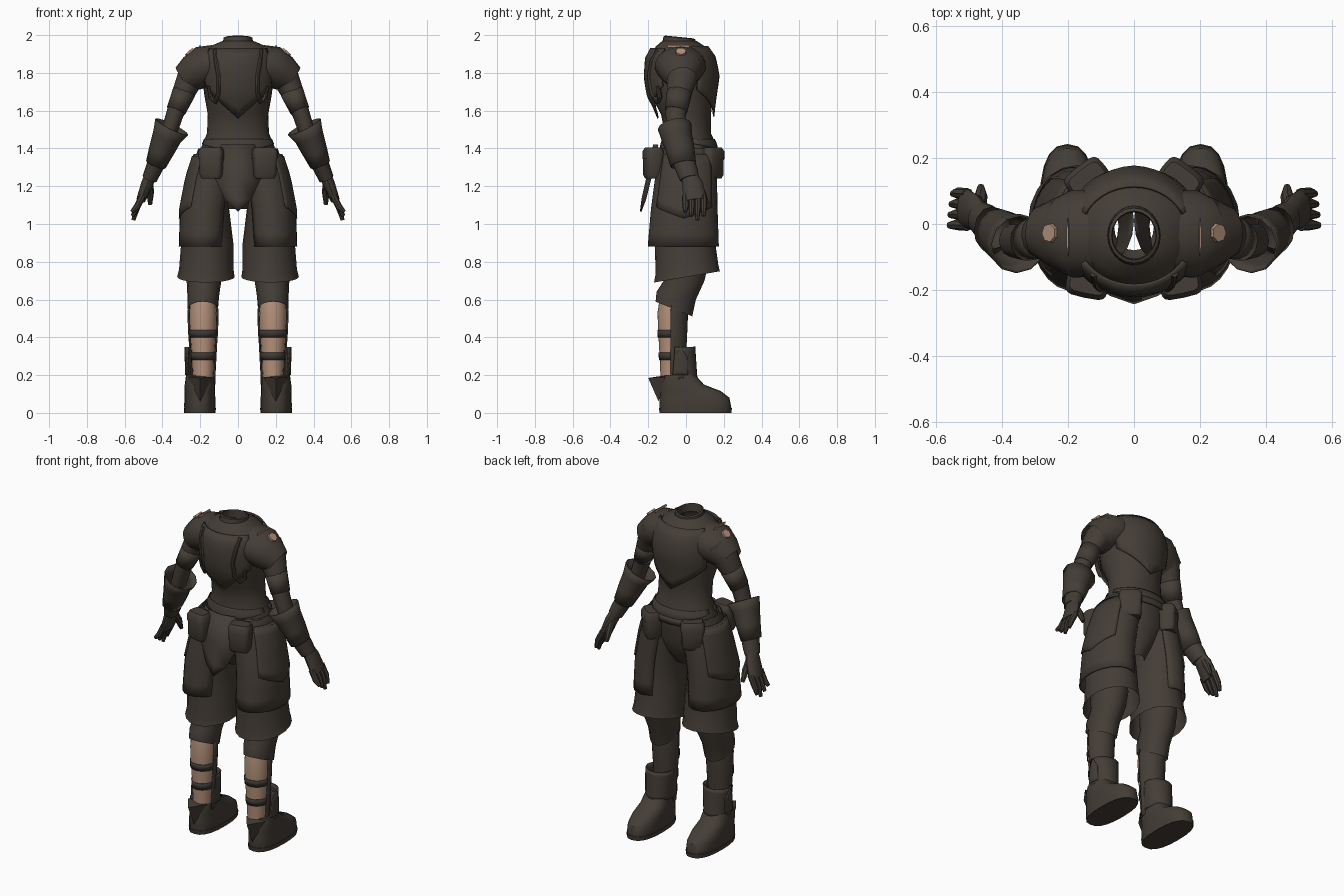
import bpy, math
from mathutils import Vector, Matrix

cube = bpy.data.objects.get("Cube")
if cube:
    bpy.data.objects.remove(cube)


def material(name, rgb):
    m = bpy.data.materials.new(name)
    m.use_nodes = True
    m.diffuse_color = (*rgb, 1)
    bsdf = next(n for n in m.node_tree.nodes if n.type == 'BSDF_PRINCIPLED')
    bsdf.inputs["Base Color"].default_value = (*rgb, 1)
    bsdf.inputs["Roughness"].default_value = 0.9
    return m


CLOTH = material("dark_brown_cloth", (0.058, 0.047, 0.037))
SKIN = material("tan_skin", (0.46, 0.285, 0.195))
STRAP = material("charcoal_strap", (0.046, 0.04, 0.034))


def make(name, verts, faces, mat=CLOTH, mirror=True, thick=0):
    me = bpy.data.meshes.new(name)
    me.from_pydata(verts, [], faces)
    me.update()
    ob = bpy.data.objects.new(name, me)
    bpy.context.collection.objects.link(ob)
    me.materials.append(mat)
    bpy.ops.object.select_all(action='DESELECT')
    ob.select_set(True)
    bpy.context.view_layer.objects.active = ob
    bpy.ops.object.mode_set(mode='EDIT')
    bpy.ops.mesh.select_all(action='SELECT')
    bpy.ops.mesh.normals_make_consistent(inside=False)
    bpy.ops.object.mode_set(mode='OBJECT')
    bpy.ops.object.shade_smooth_by_angle(angle=math.radians(40))
    if thick:
        s = ob.modifiers.new("thickness", 'SOLIDIFY')
        s.thickness, s.offset = thick, 0
    if mirror:
        ob.modifiers.new("mirror", 'MIRROR')
    return ob


def loft(name, rings, n=16, follow=False, square=1.0, caps=(False, False), **kw):
    """Rings of (x, y, z, radius_u, radius_v, slope); follow turns them along the path."""
    pts = [Vector(r[:3]) for r in rings]
    verts, faces = [], []
    for i, r in enumerate(rings):
        t = Vector((0, 0, 1))
        if follow:
            t = (pts[min(i + 1, len(pts) - 1)] - pts[max(i - 1, 0)]).normalized()
        v = (Vector((0, 1, 0)) - t * t.y).normalized()
        u = v.cross(t)
        slope = r[5] if len(r) > 5 else 0
        for k in range(n):
            a = 2 * math.pi * k / n
            c, s = math.cos(a), math.sin(a)
            c = math.copysign(abs(c) ** square, c)
            s = math.copysign(abs(s) ** square, s)
            verts.append(pts[i] + u * c * r[3] + v * s * r[4] + t * slope * s * r[4])
    for i in range(len(rings) - 1):
        for k in range(n):
            q = (k + 1) % n
            faces.append((i * n + k, i * n + q, i * n + n + q, i * n + n + k))
    if caps[0]:
        faces.append(tuple(range(n))[::-1])
    if caps[1]:
        faces.append(tuple(range(len(verts) - n, len(verts))))
    return make(name, verts, faces, **kw)


def surface(rings, angle, z, offset):
    """Point on a stack of level rings at an angle in degrees and a height."""
    rs = sorted((r[2], *r) for r in rings)
    z0 = min(max(z, rs[0][0]), rs[-1][0])
    for lo, hi in zip(rs, rs[1:]):
        if z0 <= hi[0]:
            f = (z0 - lo[0]) / (hi[0] - lo[0])
            x, y, _, rx, ry = (lo[j] + (hi[j] - lo[j]) * f for j in range(1, 6))
            break
    a = math.radians(angle)
    return Vector((x + (rx + offset) * math.cos(a), y + (ry + offset) * math.sin(a), z))


def panel(name, rings, a0, a1, top, bottom, offset, cols=14, rows=7, thick=0.008, **kw):
    """Plate following the rings; top and bottom are heights as functions of s in -1..1."""
    verts, faces = [], []
    for i in range(cols + 1):
        s = 2 * i / cols - 1
        for j in range(rows + 1):
            z = top(s) + (bottom(s) - top(s)) * j / rows
            verts.append(surface(rings, a0 + (a1 - a0) * i / cols, z, offset))
    for i in range(cols):
        for j in range(rows):
            k = i * (rows + 1) + j
            faces.append((k, k + 1, k + rows + 2, k + rows + 1))
    return make(name, verts, faces, thick=thick, **kw)


# Torso shell, open at neck and hem
TORSO = [(0, .01, 1.36, .205, .15), (0, .015, 1.42, .19, .145), (0, .01, 1.48, .164, .122),
         (0, 0, 1.58, .16, .132), (0, -.02, 1.68, .178, .165), (0, -.02, 1.78, .19, .18),
         (0, -.025, 1.88, .185, .168), (0, -.03, 1.94, .15, .13), (0, -.035, 1.97, .08, .09)]
loft("torso", TORSO, 24, mirror=False)
loft("collar", [(0, -.035, 1.955, .08, .09, -.1), (0, -.035, 1.985, .077, .084, -.1),
                (0, -.035, 1.99, .068, .074, -.1), (0, -.035, 1.94, .066, .07, -.1)], 20, mirror=False)

# Chest and back plates with pointed lower edges, and a low waist guard
panel("back_plate", TORSO, 212, 328, lambda s: 1.93, lambda s: 1.56 + .17 * abs(s), .02, mirror=False)
panel("breast_plate", TORSO, 25, 155, lambda s: 1.94, lambda s: 1.57 + .14 * abs(s), .014, mirror=False)
for side, a in (("front", 10), ("back", 190)):
    panel("waist_guard_" + side, TORSO, a, a + 160, lambda s: 1.45, lambda s: 1.385 + .04 * abs(s), .004,
          thick=.004, mirror=False)

# Curled trim beside the back plate
curl = [(312, 1.92), (304, 1.86), (299, 1.78), (301, 1.69), (309, 1.645), (318, 1.67), (318, 1.73)]
loft("curled_trim", [(*surface(TORSO, a, z, .02), .012, .013) for a, z in curl], 8, follow=True,
     caps=(True, True))

# Belt and four pouches, turned to follow the hips
loft("belt", [(0, .01, 1.36, .211, .156), (0, .01, 1.4, .204, .154)], 24, mirror=False, thick=.006)
for name, x, y, w, yaw in (("back_pouch", .14, -.175, .06, 12), ("front_pouch", .14, .135, .062, -38)):
    body = loft(name, [(x, y, 1.24, w * .85, .036), (x, y, 1.26, w, .046), (x, y, 1.37, w * 1.05, .046),
                       (x, y, 1.4, w * .9, .036)], 16, square=.45, caps=(True, True))
    lid = loft(name + "_flap", [(x, y, 1.345, w * 1.08, .05), (x, y, 1.385, w * 1.08, .05),
                                (x, y, 1.405, w * .9, .036)], 16, square=.45, caps=(False, True))
    spot = Matrix.Translation((x, y, 0))
    for ob in (body, lid):
        ob.data.transform(spot @ Matrix.Rotation(math.radians(yaw), 4, 'Z') @ spot.inverted())

# Hanging flap with a pointed tip
flap = [(-.09, -.15, 1.42), (.09, -.15, 1.42), (-.125, -.185, 1.25), (.125, -.185, 1.25),
        (-.07, -.215, 1.13), (.07, -.215, 1.13), (0, -.24, 1.065),
        (0, -.17, 1.42), (0, -.205, 1.25), (0, -.232, 1.13)]
make("hanging_flap", flap, [(0, 2, 8, 7), (7, 8, 3, 1), (2, 4, 9, 8), (8, 9, 5, 3), (4, 6, 9), (9, 6, 5)],
     mirror=False, thick=.008)
loft("seat", [(0, .01, 1.4, .19, .14), (0, 0, 1.25, .18, .145), (0, -.01, 1.15, .1, .12),
              (0, -.01, 1.08, .06, .07)], 20, mirror=False)

# Shorts and thigh plates
SHORTS = [(.105, .01, 1.4, .105, .14), (.14, 0, 1.25, .125, .15), (.17, -.005, 1.08, .123, .155),
          (.163, -.005, .9, .138, .16), (.168, .005, .76, .144, .166, .15), (.17, .005, .72, .152, .174, .17)]
loft("shorts_leg", SHORTS, 20)
THIGH = [(.12, .005, 1.38, .105, .14), (.145, 0, 1.25, .122, .157), (.175, -.01, 1.08, .125, .17),
         (.185, -.015, .88, .122, .182)]
panel("thigh_plate", THIGH, -140, 118, lambda s: 1.37, lambda s: .88, .003, cols=18)
panel("hip_plate", THIGH, -55, 55, lambda s: 1.36, lambda s: 1.03 + .06 * abs(s), .008)

# Lower legs: knee sleeve, bare calf, shin guard and straps
loft("knee_sleeve", [(.178, 0, .8, .095, .12), (.18, -.01, .7, .092, .108), (.184, -.052, .62, .084, .104, -.2),
                     (.186, -.064, .55, .08, .097, -.4)], 16)
CALF = [(.185, -.075, .19, .055, .06), (.185, -.075, .3, .06, .065), (.185, -.075, .43, .07, .072),
        (.185, -.075, .53, .073, .076), (.185, -.07, .6, .066, .07)]
loft("calf", CALF, 16, mat=SKIN)
panel("shin_guard", CALF, -5, 185, lambda s: .6, lambda s: .15, .006)
for z, name in ((.3, "lower_strap"), (.42, "upper_strap")):
    panel(name, CALF, 170, 370, lambda s: z + .02, lambda s: z - .02, .003, rows=1, thick=.003, mat=STRAP)

# Boots
SHAFT = [(.2, -.035, .12, .082, .1), (.197, -.03, .2, .074, .085), (.195, -.025, .35, .08, .07)]
panel("boot_shaft", SHAFT, -28, 208, lambda s: .35, lambda s: .18, 0, cols=18)
loft("boot_foot", [(.202, .05, 0, .078, .185), (.202, .05, .03, .083, .19), (.202, .045, .08, .082, .185),
                   (.202, .025, .115, .08, .16), (.202, -.02, .15, .08, .115), (.2, -.035, .2, .075, .085)],
     20, square=.8, caps=(True, True))
loft("boot_sole", [(.202, .05, 0, .083, .19), (.202, .05, .025, .085, .193)], 20, square=.8, caps=(True, True))
make("heel_spur", [(.2, -.2, .185), (.135, -.11, .19), (.265, -.11, .19), (.2, -.145, .06), (.2, -.1, .2)],
     [(0, 1, 3), (0, 3, 2), (0, 2, 4), (0, 4, 1)])
panel("ankle_wing", SHAFT, -25, 25, lambda s: .35 - .06 * abs(s), lambda s: .2, .005)

# Arms
loft("upper_arm", [(.2, -.01, 1.85, .08, .1), (.25, -.02, 1.78, .072, .085), (.295, -.04, 1.68, .058, .063),
                   (.335, -.055, 1.58, .046, .055), (.37, -.05, 1.47, .042, .05)], 14, follow=True)
loft("sleeve_cuff", [(.285, -.035, 1.7, .06, .066), (.328, -.053, 1.6, .05, .058)], 14, follow=True, thick=.004)
loft("bracer", [(.35, -.06, 1.515, .095, .088), (.375, -.05, 1.465, .076, .08), (.405, -.03, 1.39, .065, .073),
                (.435, -.015, 1.315, .052, .066)], 12, follow=True, thick=.006)
loft("glove_cuff", [(.42, -.02, 1.35, .05, .06), (.455, .01, 1.27, .043, .056), (.468, .018, 1.24, .04, .05)],
     12, follow=True, caps=(False, True))
loft("palm", [(.458, .015, 1.27, .032, .04), (.482, .035, 1.21, .032, .055), (.515, .048, 1.125, .024, .062)],
     12, follow=True, caps=(True, True))
for i in range(4):
    y = -.004 + .032 * i
    z = 1.02 + .022 * abs(i - 2)
    loft("finger_%d" % (i + 1), [(.505, y, 1.15, .018, .017), (.535, y + .002, 1.09, .018, .017),
                                 (.562 - .004 * i, y, z, .01, .01)], 8, follow=True, caps=(True, True))
loft("thumb", [(.47, .045, 1.23, .022, .022), (.465, .085, 1.165, .02, .02), (.465, .112, 1.105, .011, .011)],
     8, follow=True, caps=(True, True))

# Tapered shoulder guards with a bare patch on top
loft("shoulder_guard", [(.115, -.025, 1.85, .1, .13), (.18, -.03, 1.835, .11, .135), (.235, -.027, 1.8, .098, .108),
                        (.288, -.022, 1.765, .076, .078)], 18, follow=True)
loft("bare_shoulder_patch", [(.244, -.027, 1.898, .031, .031), (.26, -.027, 1.916, .027, .028)],
     7, follow=True, mat=SKIN, caps=(True, True))
loft("bare_shoulder_sliver", [(.2, -.04, 1.935, .003, .06), (.202, -.04, 1.948, .003, .055)],
     8, follow=True, mat=SKIN, caps=(True, True))
